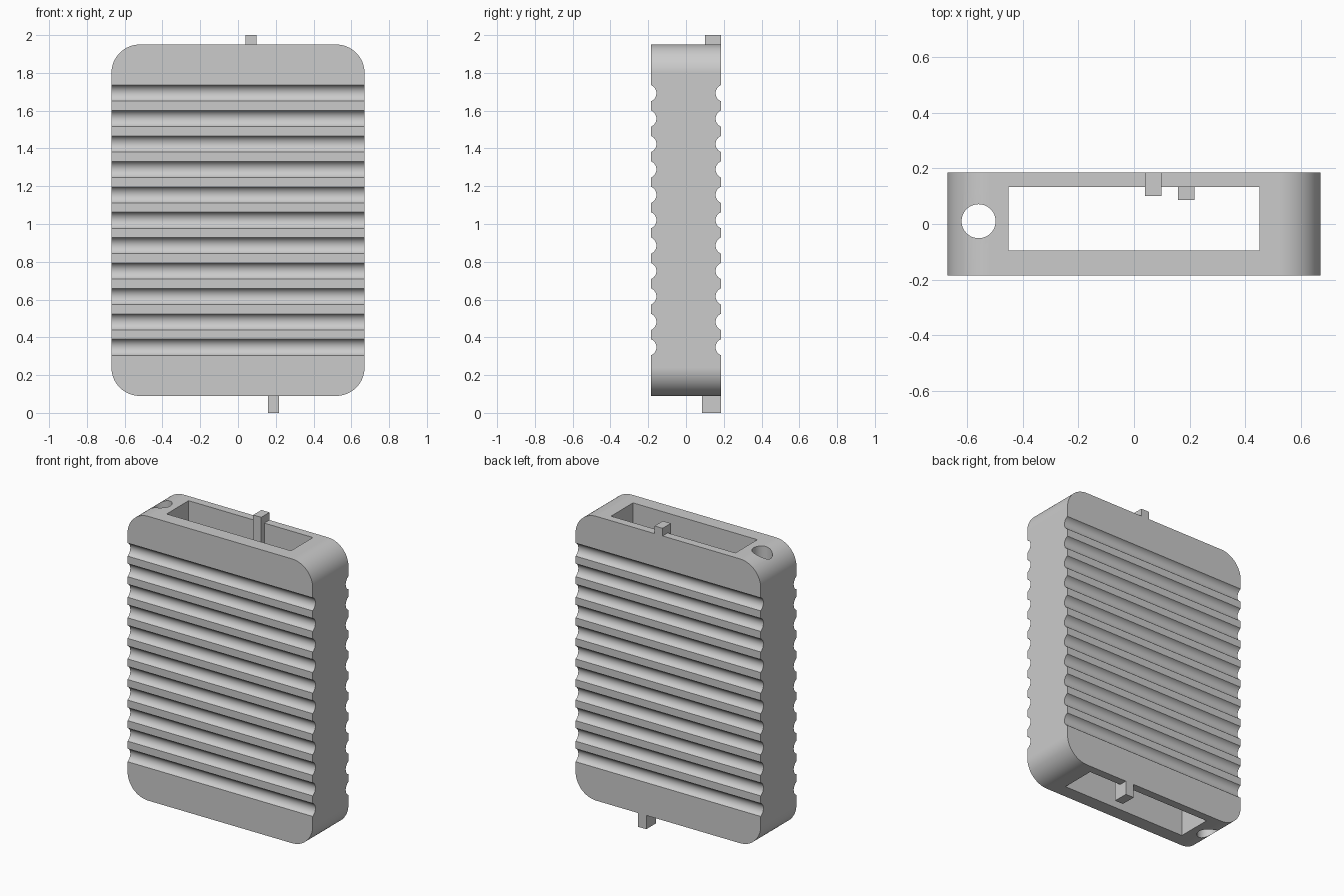
import bpy, bmesh, math
from mathutils import Matrix, Vector

cube = bpy.data.objects.get("Cube")
if cube:
    bpy.data.objects.remove(cube, do_unlink=True)

HALF_W, HALF_D = 0.67, 0.185
Z_LOW, Z_HIGH = 0.09, 1.95
CORNER = 0.15

grey = bpy.data.materials.new("light grey")
grey.use_nodes = True
colour = (0.6, 0.6, 0.6, 1)
grey.diffuse_color = colour
grey.node_tree.nodes["Principled BSDF"].inputs["Base Color"].default_value = colour


def add_box(bm, low, high):
    low, high = Vector(low), Vector(high)
    size = Matrix.Diagonal((*(high - low), 1))
    bmesh.ops.create_cube(bm, size=1, matrix=Matrix.Translation((low + high) / 2) @ size)


def add_rod(bm, centre, radius, length, axis, segments):
    turn = Matrix.Rotation(math.pi / 2, 4, "Y") if axis == "X" else Matrix()
    bmesh.ops.create_cone(bm, cap_ends=True, segments=segments, radius1=radius,
                          radius2=radius, depth=length,
                          matrix=Matrix.Translation(centre) @ turn)


def finish(name, bm):
    bmesh.ops.recalc_face_normals(bm, faces=bm.faces)
    mesh = bpy.data.meshes.new(name)
    bm.to_mesh(mesh)
    bm.free()
    mesh.materials.append(grey)
    obj = bpy.data.objects.new(name, mesh)
    bpy.context.scene.collection.objects.link(obj)
    return obj


# Slab with four rounded corners
bm = bmesh.new()
outline = []
STEPS = 16
mid_z = (Z_LOW + Z_HIGH) / 2
for quarter, (sx, sz) in enumerate([(1, 1), (-1, 1), (-1, -1), (1, -1)]):
    cx = sx * (HALF_W - CORNER)
    cz = mid_z + sz * ((Z_HIGH - Z_LOW) / 2 - CORNER)
    for i in range(STEPS + 1):
        a = (quarter + i / STEPS) * math.pi / 2
        outline.append(bm.verts.new((cx + CORNER * math.cos(a), -HALF_D,
                                     cz + CORNER * math.sin(a))))
face = bm.faces.new(outline)
extruded = bmesh.ops.extrude_face_region(bm, geom=[face])
bmesh.ops.translate(bm, vec=(0, 2 * HALF_D, 0),
                    verts=[v for v in extruded["geom"] if isinstance(v, bmesh.types.BMVert)])
body = finish("ribbed_body", bm)

# Cutters: grooves on front and back, central slot, round hole
bm = bmesh.new()
for side in (-1, 1):
    for i in range(11):
        add_rod(bm, (0, side * (HALF_D + 0.018), 0.3475 + 0.1345 * i),
                0.0463, 2, "X", 48)
add_box(bm, (-0.45, -0.095, -0.5), (0.45, 0.132, 2.5))
add_rod(bm, (-0.558, 0.01, 1), 0.061, 3, "Z", 48)
cutter = finish("body_cutter", bm)
cutter.hide_render = True

cut = body.modifiers.new("cuts", "BOOLEAN")
cut.operation = "DIFFERENCE"
cut.solver = "EXACT"
cut.object = cutter
bpy.context.view_layer.objects.active = body
bpy.ops.object.modifier_apply(modifier=cut.name)
bpy.data.objects.remove(cutter, do_unlink=True)

# Smooth grooves, hole and corners with crisp edges
bpy.ops.object.select_all(action="DESELECT")
body.select_set(True)
bpy.ops.object.shade_smooth_by_angle(angle=math.radians(30))
weighted = body.modifiers.new("even_shading", "WEIGHTED_NORMAL")
weighted.keep_sharp = True


# Square tabs at the back wall; each has a tongue that runs into the slot
def tab(name, x0, x1, y_front, z_out, z_rim, z_in):
    bm = bmesh.new()
    add_box(bm, (x0, y_front, min(z_out, z_rim)), (x1, HALF_D, max(z_out, z_rim)))
    add_box(bm, (x0, y_front, min(z_rim, z_in)), (x1, 0.132, max(z_rim, z_in)))
    bmesh.ops.remove_doubles(bm, verts=bm.verts, dist=0.0001)
    finish(name, bm)


tab("top_tab", 0.04, 0.098, 0.10, 2.0, Z_HIGH, 1.75)
tab("bottom_tab", 0.158, 0.218, 0.086, 0.0, Z_LOW, 0.3)
